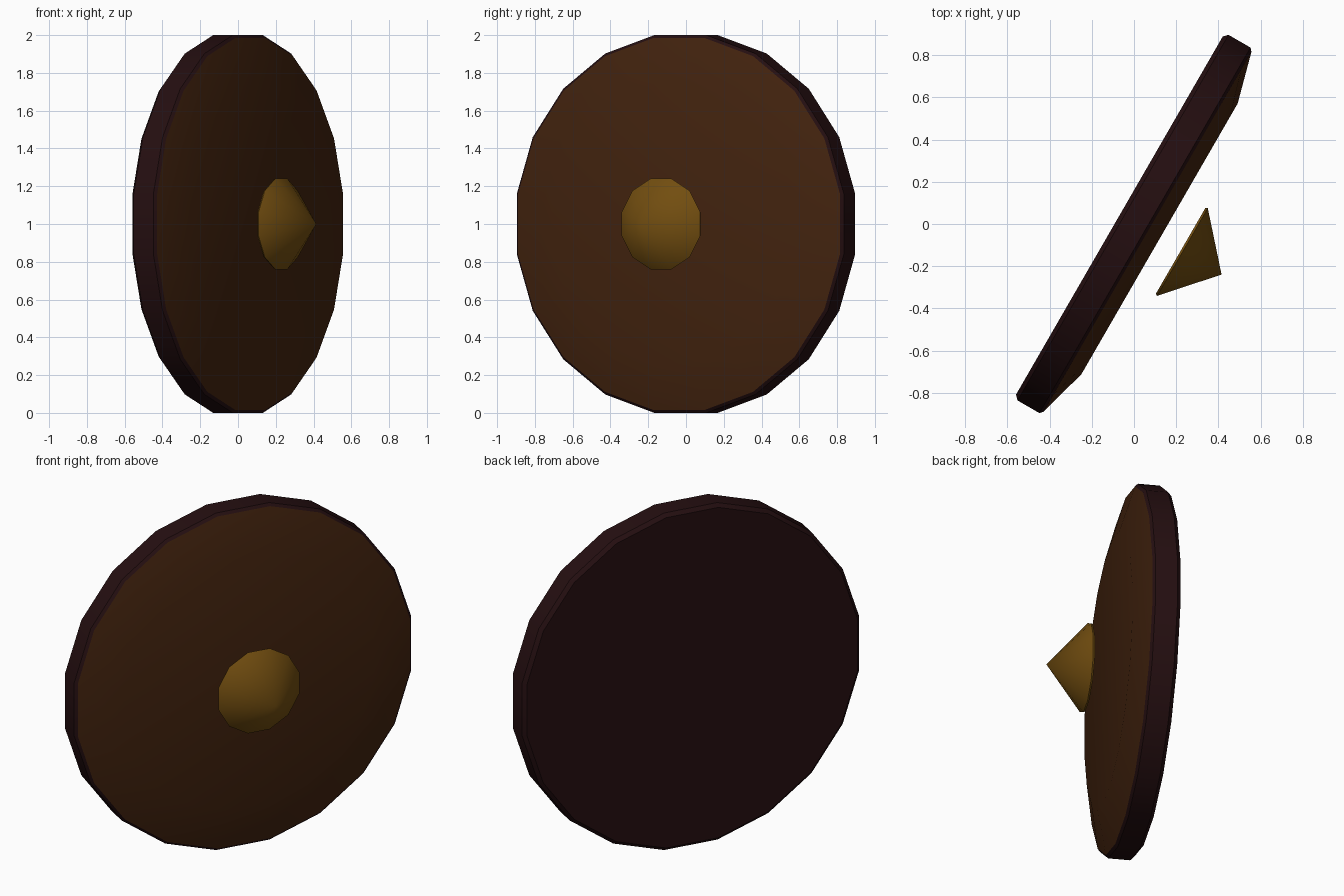
import bpy, bmesh, math
from mathutils import Matrix, Vector

cube = bpy.data.objects.get("Cube")
if cube:
    bpy.data.objects.remove(cube, do_unlink=True)

# Shield frame: across, up and outward axes
across = Vector((0.5, math.sqrt(0.75), 0))
up = Vector((0, 0, 1))
outward = across.cross(up)
FRAME = Matrix.Translation(up) @ Matrix((across, up, outward)).transposed().to_4x4()


def material(name, color):
    m = bpy.data.materials.new(name)
    m.use_nodes = True
    m.diffuse_color = (*color, 1)
    bsdf = next(n for n in m.node_tree.nodes if n.type == "BSDF_PRINCIPLED")
    bsdf.inputs["Base Color"].default_value = (*color, 1)
    bsdf.inputs["Roughness"].default_value = 0.8
    return m


def lathe(name, profile, sides, mat):
    """Spin (flat radius, depth) points around the outward axis; ends are closed."""
    bm = bmesh.new()
    rings = []
    for radius, depth in profile:
        if radius == 0:
            rings.append([bm.verts.new((0, 0, depth))] * sides)
            continue
        r = radius / math.cos(math.pi / sides)
        angles = [(k + 0.5) * math.tau / sides for k in range(sides)]
        rings.append([bm.verts.new((r * math.cos(a), r * math.sin(a), depth)) for a in angles])
    for low, high in zip(rings, rings[1:]):
        for k in range(sides):
            j = (k + 1) % sides
            corners = dict.fromkeys((low[k], low[j], high[j], high[k]))
            bm.faces.new(list(corners))
    for ring in (rings[0], rings[-1]):
        if len(set(ring)) > 1:
            bm.faces.new(ring)
    bmesh.ops.recalc_face_normals(bm, faces=bm.faces)
    mesh = bpy.data.meshes.new(name)
    bm.to_mesh(mesh)
    bm.free()
    mesh.materials.append(mat)
    ob = bpy.data.objects.new(name, mesh)
    ob.matrix_world = FRAME
    bpy.context.collection.objects.link(ob)
    bpy.ops.object.select_all(action="DESELECT")
    ob.select_set(True)
    bpy.context.view_layer.objects.active = ob
    bpy.ops.object.shade_smooth_by_angle(angle=math.radians(30))
    return ob


dark_red = material("dark red wood", (0.018, 0.0045, 0.0053))
brown = material("brown leather", (0.056, 0.017, 0.0045))
gold = material("dull gold", (0.168, 0.075, 0.005))

# Rim and flat back with softened edges
lathe("rim", [(0.98, -0.08), (1, -0.06), (1, 0.06), (0.985, 0.074)], 20, dark_red)

# Raised front panel with sloped border
lathe("front_panel", [(0.985, 0.074), (0.74, 0.14), (0, 0.14)], 20, brown)

# Pointed boss standing off the panel
lathe("boss", [(0.235, 0.255), (0.24, 0.265), (0, 0.479)], 12, gold)
